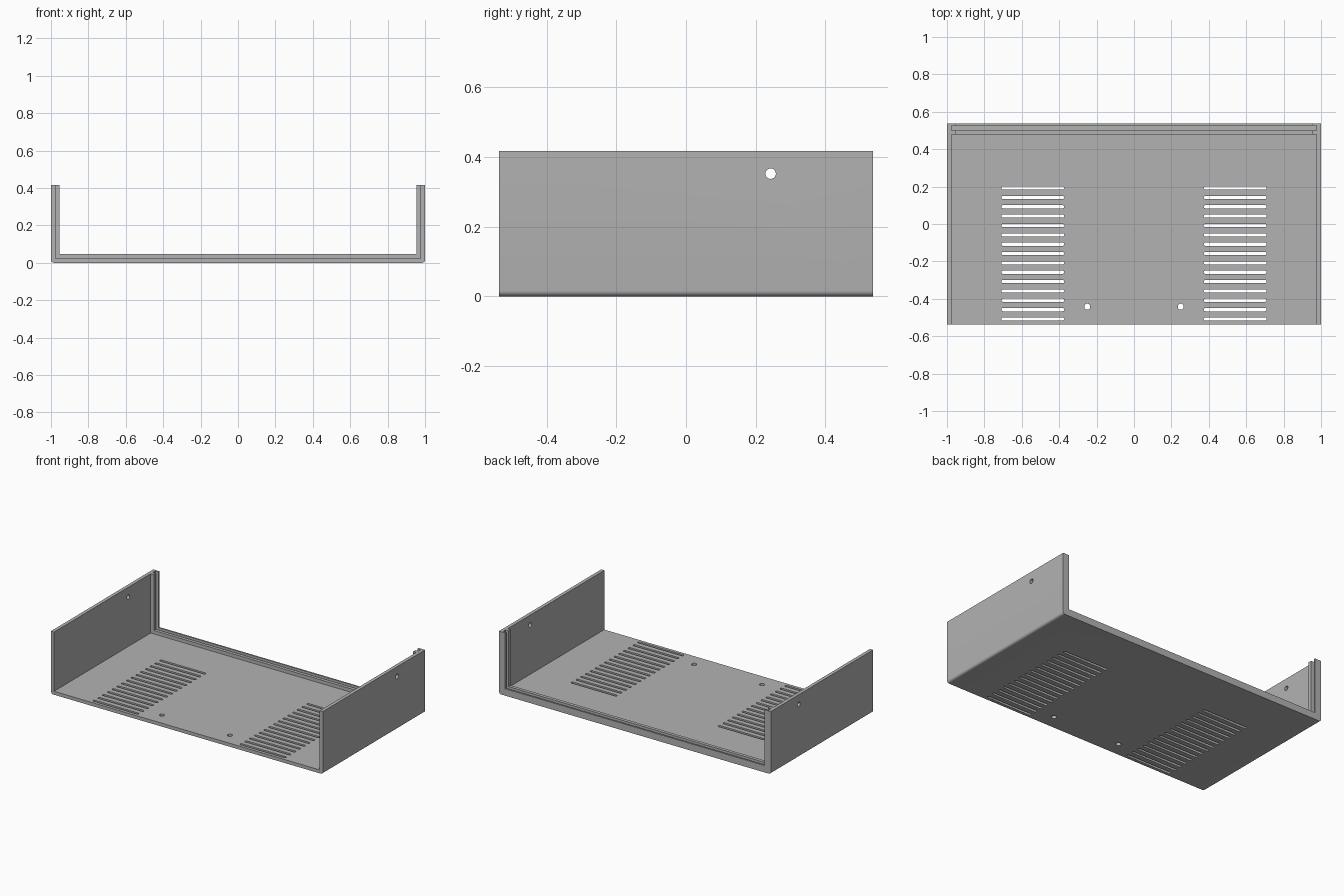
import bpy
import bmesh
from math import pi, cos, sin
from mathutils import Matrix

cube = bpy.data.objects.get("Cube")
if cube:
    bpy.data.objects.remove(cube, do_unlink=True)

HALF_W, HALF_D, HEIGHT = 1.0, 0.537, 0.417
THIN, THICK = 0.023, 0.046   # plain sheet, and rails along the back edge
FILLET = 0.016

grey = bpy.data.materials.new("light grey")
grey.use_nodes = True
colour = (0.45, 0.45, 0.45, 1)
grey.diffuse_color = colour
grey.node_tree.nodes["Principled BSDF"].inputs["Base Color"].default_value = colour


def arc(cx, cy, r, start, end, steps):
    """Points on an arc, ends included."""
    angles = [start + (end - start) * i / steps for i in range(steps + 1)]
    return [(cx + r * cos(a), cy + r * sin(a)) for a in angles]


def prism(bm, outline, place, low, high):
    """Extrude a 2D outline from low to high; place maps (u, v, w) to xyz."""
    base = bm.faces.new([bm.verts.new(place(u, v, low)) for u, v in outline])
    top = bmesh.ops.extrude_face_region(bm, geom=[base])["geom"]
    step = Matrix.Translation([b - a for a, b in zip(place(0, 0, low), place(0, 0, high))])
    bmesh.ops.transform(bm, matrix=step, verts=[g for g in top if isinstance(g, bmesh.types.BMVert)])


def along_x(u, v, w):
    return (w, u, v)


def along_y(u, v, w):
    return (u, w, v)


def along_z(u, v, w):
    return (u, v, w)


def finish(bm, name):
    bmesh.ops.recalc_face_normals(bm, faces=bm.faces)
    mesh = bpy.data.meshes.new(name)
    bm.to_mesh(mesh)
    bm.free()
    obj = bpy.data.objects.new(name, mesh)
    bpy.context.collection.objects.link(obj)
    return obj


def cut(target, cutter):
    """Subtract the cutter, then discard it."""
    cutter.hide_render = True
    mod = target.modifiers.new("cut", 'BOOLEAN')
    mod.operation, mod.solver, mod.object = 'DIFFERENCE', 'EXACT', cutter
    bpy.context.view_layer.objects.active = target
    bpy.ops.object.modifier_apply(modifier=mod.name)
    bpy.data.objects.remove(cutter, do_unlink=True)


# Block with rounded lower edges
bm = bmesh.new()
outline = [(HALF_W, HEIGHT), (-HALF_W, HEIGHT)]
outline += arc(FILLET - HALF_W, FILLET, FILLET, pi, 1.5 * pi, 6)
outline += arc(HALF_W - FILLET, FILLET, FILLET, 1.5 * pi, 2 * pi, 6)
prism(bm, outline, along_y, -HALF_D, HALF_D)
tray = finish(bm, "enclosure_tray")

# Hollow: rail opening, main interior, then the panel groove between the rails
for wall, y0, y1 in ((THICK, -1, 1), (THIN, -1, 0.478), (THIN, 0.5, 0.526)):
    bm = bmesh.new()
    x = HALF_W - wall
    prism(bm, [(-x, wall), (x, wall), (x, 1), (-x, 1)], along_y, y0, y1)
    cut(tray, finish(bm, "hollow_cutter"))

# Ventilation slots and floor screw holes
bm = bmesh.new()
R = 0.0085
for side in (-1, 1):
    for i in range(15):
        y = 0.192 - 0.05 * i
        slot = arc(side * 0.541 + 0.16, y, R, -pi / 2, pi / 2, 6)
        slot += arc(side * 0.541 - 0.16, y, R, pi / 2, 1.5 * pi, 6)
        prism(bm, slot, along_z, -0.1, 0.1)
    prism(bm, arc(side * 0.25, -0.442, 0.016, 0, 2 * pi, 24)[:-1], along_z, -0.1, 0.1)
# Screw hole through both side walls
prism(bm, arc(0.243, 0.352, 0.015, 0, 2 * pi, 24)[:-1], along_x, -1.2, 1.2)
cut(tray, finish(bm, "hole_cutter"))

# Surface finish
tray.data.materials.clear()
tray.data.materials.append(grey)
for poly in tray.data.polygons:
    poly.material_index = 0
bpy.ops.object.select_all(action='DESELECT')
tray.select_set(True)
bpy.context.view_layer.objects.active = tray
bpy.ops.object.shade_smooth_by_angle(angle=pi / 6)
